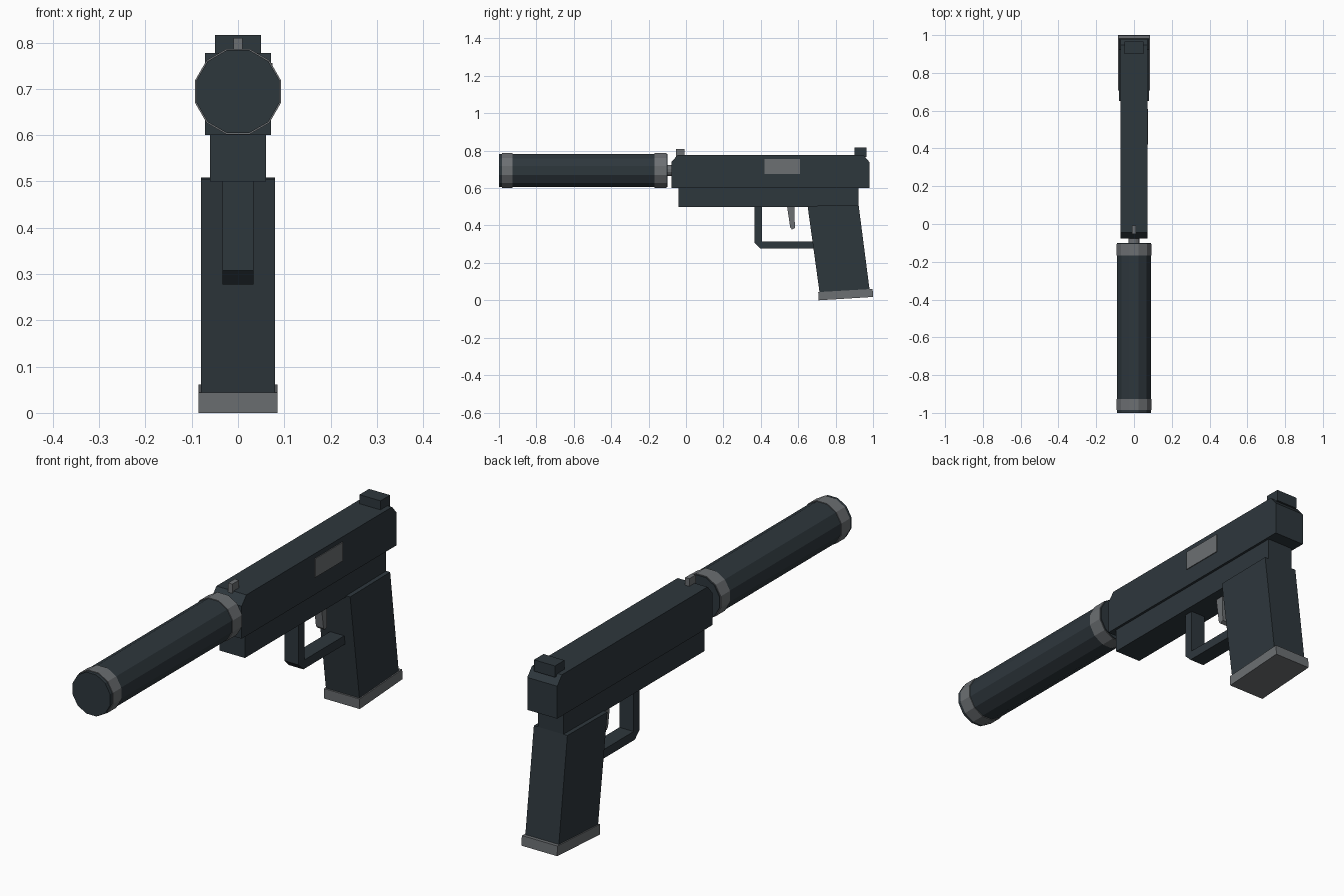
import bpy, bmesh, math

if "Cube" in bpy.data.objects:
    bpy.data.objects.remove(bpy.data.objects["Cube"])


def material(name, rgb):
    m = bpy.data.materials.new(name)
    m.diffuse_color = (*rgb, 1)
    m.use_nodes = True
    m.node_tree.nodes["Principled BSDF"].inputs["Base Color"].default_value = m.diffuse_color
    return m


DARK = material("dark blue grey", (0.027, 0.038, 0.046))
GREY = material("mid grey", (0.15, 0.16, 0.17))


def finish(name, bm, mat):
    bmesh.ops.recalc_face_normals(bm, faces=bm.faces)
    mesh = bpy.data.meshes.new(name)
    bm.to_mesh(mesh)
    bm.free()
    mesh.materials.append(mat)
    obj = bpy.data.objects.new(name, mesh)
    bpy.context.collection.objects.link(obj)


def profile(name, points, x0, x1, mat):
    """Side outline (y, z) extruded across x."""
    bm = bmesh.new()
    face = bm.faces.new([bm.verts.new((x0, y, z)) for y, z in points])
    new = bmesh.ops.extrude_face_region(bm, geom=[face])["geom"]
    verts = [v for v in new if isinstance(v, bmesh.types.BMVert)]
    bmesh.ops.translate(bm, verts=verts, vec=(x1 - x0, 0, 0))
    finish(name, bm, mat)


def box(name, x, y, z, mat):
    profile(name, [(y[0], z[0]), (y[1], z[0]), (y[1], z[1]), (y[0], z[1])], x[0], x[1], mat)


def tube(name, apothem, y0, y1, mat, sides=12, zc=0.694):
    """Capped prism along y, with flat sides on the axes."""
    r = apothem / math.cos(math.pi / sides)
    bm = bmesh.new()
    rings = []
    for y in (y0, y1):
        ring = []
        for i in range(sides):
            a = (i + 0.5) * 2 * math.pi / sides
            ring.append(bm.verts.new((r * math.cos(a), y, zc + r * math.sin(a))))
        bm.faces.new(ring)
        rings.append(ring)
    a, b = rings
    for i in range(sides):
        j = (i + 1) % sides
        bm.faces.new((a[i], a[j], b[j], b[i]))
    finish(name, bm, mat)


# Muzzle tube with its two bands and connector
tube("muzzle_tube", 0.0895, -1.0, -0.1, DARK)
tube("front_band", 0.0925, -0.985, -0.927, GREY)
tube("rear_band", 0.0925, -0.168, -0.105, GREY)
tube("barrel", 0.029, -0.11, -0.06, GREY)

# Slide with bevelled upper ends
profile("slide", [(-0.077, 0.6), (0.98, 0.6), (0.98, 0.74), (0.948, 0.777),
                  (-0.045, 0.777), (-0.077, 0.74)], -0.0715, 0.0715, DARK)
box("ejection_plate", (0.068, 0.075), (0.42, 0.61), (0.675, 0.756), GREY)

# Sights
box("front_sight", (-0.01, 0.01), (-0.053, -0.008), (0.77, 0.81), GREY)
box("rear_sight", (-0.05, 0.05), (0.9, 0.965), (0.767, 0.816), DARK)

# Frame, grip and base plate
box("frame", (-0.061, 0.061), (-0.04, 0.923), (0.5, 0.605), DARK)
profile("grip", [(0.715, 0.035), (0.983, 0.045), (0.923, 0.508), (0.65, 0.505)],
        -0.08, 0.08, DARK)
profile("base_plate", [(0.709, 0.0), (1.0, 0.018), (0.998, 0.061), (0.707, 0.044)],
        -0.085, 0.085, GREY)

# Trigger guard and trigger
profile("trigger_guard", [(0.365, 0.505), (0.365, 0.308), (0.397, 0.277), (0.7, 0.277),
                          (0.7, 0.315), (0.405, 0.315), (0.405, 0.505)],
        -0.034, 0.034, DARK)
profile("trigger", [(0.54, 0.505), (0.557, 0.39), (0.567, 0.378), (0.582, 0.386),
                    (0.58, 0.505)], -0.018, 0.018, GREY)
